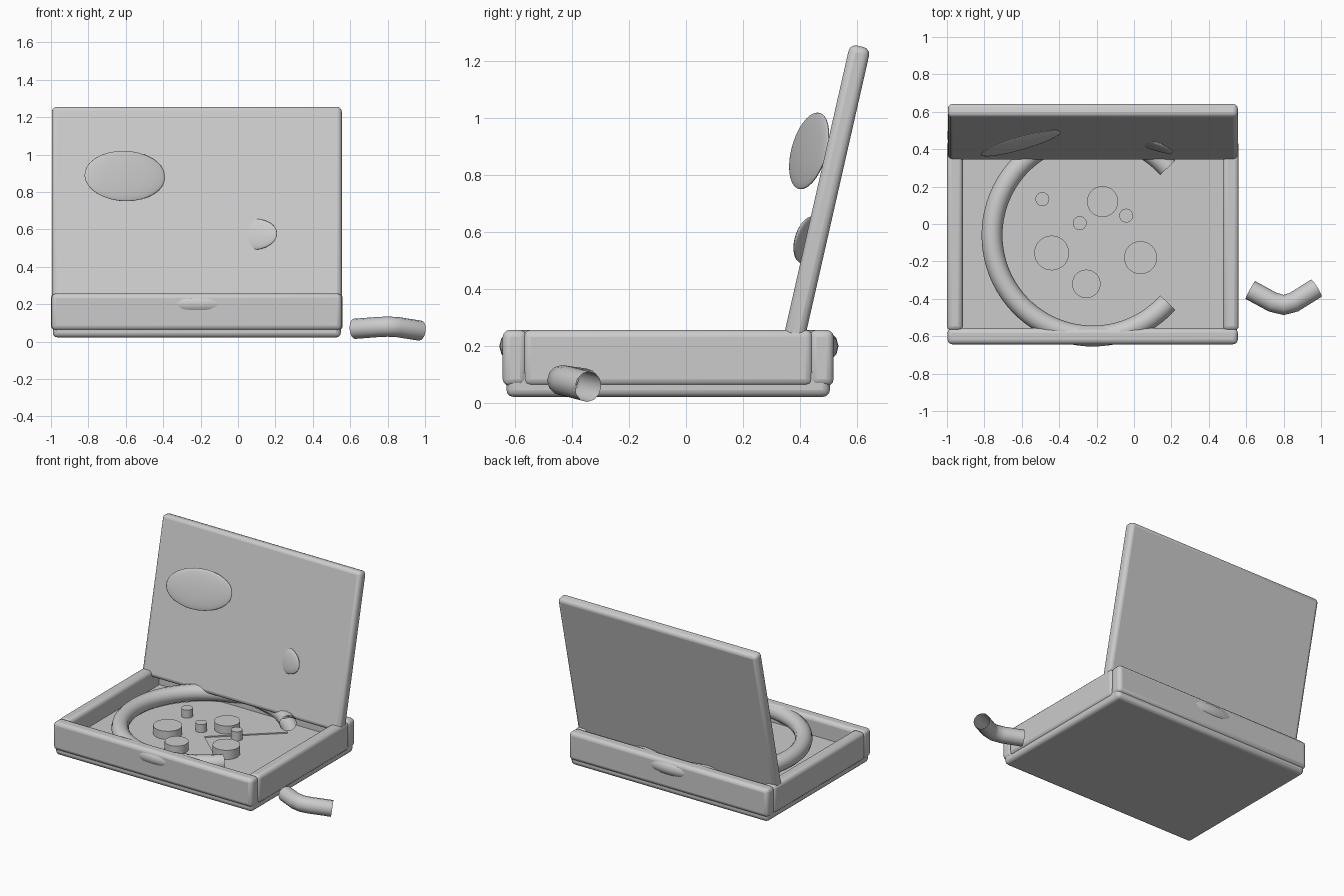
import bpy, bmesh, math
from math import sin, cos, radians

if "Cube" in bpy.data.objects:
    bpy.data.objects.remove(bpy.data.objects["Cube"])


def smooth(o):
    bpy.ops.object.select_all(action='DESELECT')
    o.select_set(True)
    bpy.context.view_layer.objects.active = o
    bpy.ops.object.shade_smooth_by_angle(angle=radians(35))


def panel(name, lo, hi, tilt=0, bevel=0.025):
    """Rounded cardboard panel between two corners, tilted about x."""
    bpy.ops.mesh.primitive_cube_add(size=1, location=[(a + b) / 2 for a, b in zip(lo, hi)])
    o = bpy.context.object
    o.name = name
    o.scale = [b - a for a, b in zip(lo, hi)]
    bpy.ops.object.transform_apply(location=False, rotation=False, scale=True)
    o.rotation_euler.x = tilt
    m = o.modifiers.new("soft_edges", 'BEVEL')
    m.width, m.segments = bevel, 3
    smooth(o)
    return o


def tube(name, points, radius=0.056):
    """Open-ended round tube along a path."""
    c = bpy.data.curves.new(name, 'CURVE')
    c.dimensions = '3D'
    c.twist_mode = 'Z_UP'
    c.bevel_depth, c.bevel_resolution = radius, 4
    s = c.splines.new('POLY')
    s.points.add(len(points) - 1)
    for p, co in zip(s.points, points):
        p.co = (*co, 1)
    o = bpy.data.objects.new(name, c)
    bpy.context.collection.objects.link(o)
    bpy.ops.object.select_all(action='DESELECT')
    o.select_set(True)
    bpy.context.view_layer.objects.active = o
    bpy.ops.object.convert(target='MESH')
    smooth(bpy.context.object)


def stain(name, loc, size, turn):
    """Flattened blob on the inside of the lid."""
    bpy.ops.mesh.primitive_uv_sphere_add(segments=32, ring_count=16, radius=1, location=loc)
    o = bpy.context.object
    o.name = name
    o.scale = size
    o.rotation_euler = (-radians(13), 0, turn)
    bpy.ops.object.shade_smooth()


# Box base and four walls
panel("box_base", (-0.99, -0.63, 0.022), (0.55, 0.505, 0.13))
panel("front_wall", (-0.997, -0.643, 0.06), (0.555, -0.557, 0.257))
panel("back_wall", (-0.997, 0.432, 0.06), (0.555, 0.518, 0.257))
panel("left_wall", (-1.0, -0.57, 0.06), (-0.915, 0.445, 0.257))
panel("right_wall", (0.475, -0.57, 0.06), (0.56, 0.445, 0.257))

# Open lid leaning back
panel("lid", (-0.995, 0.493 - 0.037, 0.73 - 0.535), (0.555, 0.493 + 0.037, 0.73 + 0.535),
      tilt=-radians(12.8))
stain("large_lid_stain", (-0.605, 0.432, 0.885), (0.224, 0.018, 0.138), radians(16))
stain("small_lid_stain", (0.085, 0.428, 0.573), (0.132, 0.018, 0.085), -radians(20))

# Pizza with one slice missing
CX, CY, GAP = -0.22, -0.06, 42
angles = [radians(GAP + (360 - 2 * GAP) * i / 64) for i in range(65)]
bm = bmesh.new()
rim = [bm.verts.new((CX + 0.535 * cos(a), CY + 0.535 * sin(a), 0.12)) for a in angles]
apex = bm.verts.new((CX, CY, 0.12))
faces = [bm.faces.new((apex, p, q)) for p, q in zip(rim, rim[1:])]
ext = bmesh.ops.extrude_face_region(bm, geom=faces)
for v in ext["geom"]:
    if isinstance(v, bmesh.types.BMVert):
        v.co.z = 0.138
bmesh.ops.recalc_face_normals(bm, faces=bm.faces)
mesh = bpy.data.meshes.new("pizza")
bm.to_mesh(mesh)
bm.free()
bpy.context.collection.objects.link(bpy.data.objects.new("pizza", mesh))

# Crust ring
tube("crust", [(CX + 0.539 * cos(a), CY + 0.539 * sin(a), 0.2) for a in angles])

# Round toppings
toppings = [(-0.44, -0.155, 0.093), (-0.255, -0.32, 0.076), (0.035, -0.18, 0.088),
            (-0.168, 0.12, 0.083), (-0.49, 0.133, 0.037), (-0.29, 0.005, 0.037),
            (-0.042, 0.045, 0.037)]
for i, (x, y, r) in enumerate(toppings):
    bpy.ops.mesh.primitive_cylinder_add(vertices=32, radius=r, depth=0.07, location=(x, y, 0.16))
    bpy.context.object.name = f"topping_{i + 1}"
    smooth(bpy.context.object)

# Leftover crust lying beside the box
tube("leftover_crust", [(0.622, -0.353, 0.068), (0.74, -0.417, 0.077), (0.80, -0.433, 0.08),
                        (0.855, -0.418, 0.077), (0.975, -0.343, 0.058)], 0.054)
